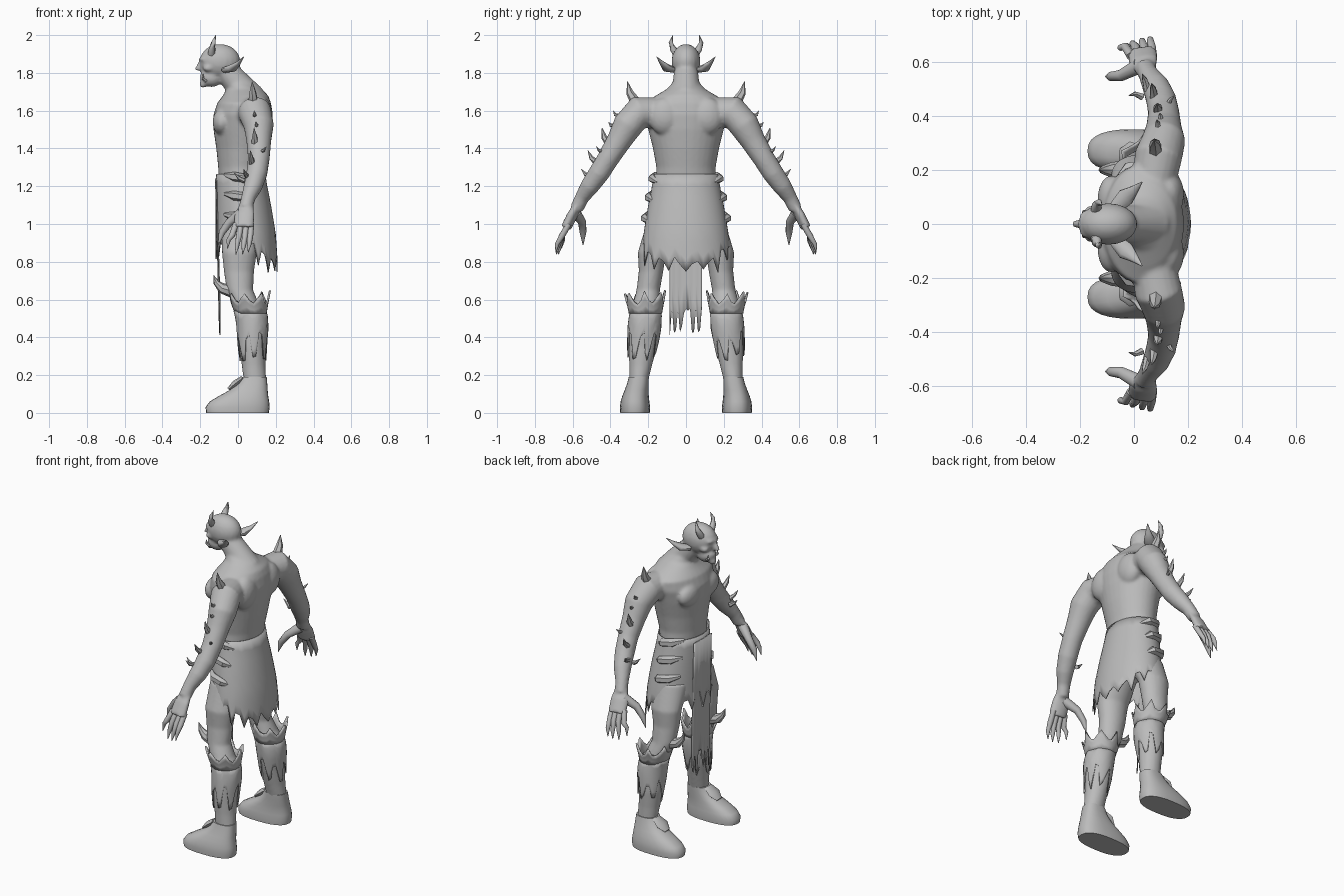
import bpy, bmesh, math, random
from mathutils import Vector, Matrix

random.seed(4)
if "Cube" in bpy.data.objects:
    bpy.data.objects.remove(bpy.data.objects["Cube"])

grey = bpy.data.materials.new("plain grey")
grey.use_nodes = True
grey.diffuse_color = (0.5, 0.5, 0.5, 1)
grey.node_tree.nodes["Principled BSDF"].inputs["Base Color"].default_value = (0.5, 0.5, 0.5, 1)


def skin(bm, rings, closed=True):
    """Join vertex rings with quads and cap the ends."""
    for a, b in zip(rings, rings[1:]):
        for i in range(len(a)):
            j = (i + 1) % len(a)
            bm.faces.new((a[i], a[j], b[j], b[i]))
    if closed:
        bm.faces.new(rings[0][::-1])
        bm.faces.new(rings[-1])


def tube(bm, pts, radii, side=1, n=10, squash=1.0):
    """Round or flattened tube along a path; side mirrors it across y."""
    pts = [Vector((x, y * side, z)) for x, y, z in pts]
    rings = []
    for i, (p, r) in enumerate(zip(pts, radii)):
        d = pts[min(i + 1, len(pts) - 1)] - pts[max(i - 1, 0)]
        q = d.to_track_quat('Z', 'X')
        rings.append([bm.verts.new(p + q @ Vector((r * squash * math.cos(t), r * math.sin(t), 0)))
                      for t in (math.tau * k / n for k in range(n))])
    skin(bm, rings)


def section(row, t, side=1, power=1.0):
    """Point at angle t on an oval given as z, x from, x to, y centre, y half."""
    z, x0, x1, yc, yh = row
    c, s = (math.copysign(abs(v) ** power, v) for v in (math.cos(t), math.sin(t)))
    return Vector(((x0 + x1) / 2 + (x1 - x0) / 2 * c, side * (yc + yh * s), z))


def stack(bm, rows, side=1, n=24, power=1.0):
    skin(bm, [[bm.verts.new(section(r, math.tau * k / n, side, power)) for k in range(n)]
              for r in rows])


def at_height(rows, z):
    rows = sorted(rows)
    z = min(max(z, rows[0][0]), rows[-1][0])
    for a, b in zip(rows, rows[1:]):
        if z <= b[0]:
            f = (z - a[0]) / (b[0] - a[0])
            return [p + (q - p) * f for p, q in zip(a, b)]


def shell(bm, rows, start, hem, side=1, n=48, levels=8):
    """Open cloth sleeve from a level edge to a ragged one."""
    ends = [hem(k, math.tau * k / n) for k in range(n)]
    skin(bm, [[bm.verts.new(section(at_height(rows, start + (ends[k] - start) * i / levels),
                                    math.tau * k / n, side)) for k in range(n)]
              for i in range(levels + 1)], closed=False)


def blob(bm, loc, scale):
    bmesh.ops.create_uvsphere(bm, u_segments=20, v_segments=12, radius=1,
                              matrix=Matrix.Translation(loc) @ Matrix.Diagonal((*scale, 1)))


def finish(bm, name, angle=50, thickness=0):
    bmesh.ops.recalc_face_normals(bm, faces=bm.faces[:])
    me = bpy.data.meshes.new(name)
    bm.to_mesh(me)
    bm.free()
    me.materials.append(grey)
    ob = bpy.data.objects.new(name, me)
    bpy.context.collection.objects.link(ob)
    bpy.ops.object.select_all(action='DESELECT')
    ob.select_set(True)
    bpy.context.view_layer.objects.active = ob
    bpy.ops.object.shade_smooth_by_angle(angle=math.radians(angle))
    if thickness:
        mod = ob.modifiers.new("cloth thickness", 'SOLIDIFY')
        mod.thickness = thickness
    return ob


LEG = [(1.0, -.09, .12, .11, .10), (.85, -.085, .10, .18, .075), (.75, -.075, .085, .185, .065),
       (.65, -.06, .08, .2, .062), (.58, -.03, .11, .21, .07), (.52, -.01, .15, .215, .08),
       (.45, 0, .155, .22, .083), (.35, .005, .145, .23, .075), (.25, .02, .145, .24, .06),
       (.17, .03, .15, .25, .05), (.1, .03, .15, .26, .05)]
KILT = [(1.265, -.115, .145, 0, .17), (1.2, -.118, .155, 0, .18), (1.1, -.118, .175, 0, .2),
        (.95, -.118, .2, 0, .225), (.8, -.118, .21, 0, .24), (.6, -.115, .212, 0, .245)]
SIDES = (1, -1)

# Body: overlapping masses fused into one smooth skin
bm = bmesh.new()
stack(bm, [(1.0, -.1, .13, 0, .17), (1.2, -.1, .13, 0, .16), (1.3, -.105, .145, 0, .157),
           (1.4, -.115, .165, 0, .175), (1.5, -.13, .18, 0, .2), (1.58, -.13, .185, 0, .22),
           (1.64, -.11, .175, 0, .22), (1.68, -.08, .16, 0, .16), (1.715, -.06, .125, 0, .1),
           (1.75, -.07, .07, 0, .07)], n=32)
tube(bm, [(.06, 0, 1.66), (0, 0, 1.74), (-.07, 0, 1.82)], [.09, .072, .062], n=20)
blob(bm, (-.095, 0, 1.86), (.108, .077, .093))
blob(bm, (-.14, 0, 1.775), (.06, .05, .05))
blob(bm, (-.175, 0, 1.872), (.032, .055, .015))
blob(bm, (-.185, 0, 1.74), (.02, .025, .02))
blob(bm, (-.18, 0, 1.785), (.024, .03, .01))
tube(bm, [(-.19, 0, 1.87), (-.208, 0, 1.835), (-.212, 0, 1.812)], [.01, .014, .018])
for s in SIDES:
    blob(bm, (-.155, .045 * s, 1.825), (.03, .024, .02))
    blob(bm, (-.085, .09 * s, 1.54), (.05, .09, .07))
    blob(bm, (.125, .11 * s, 1.57), (.06, .09, .1))
    tube(bm, [(.07, .14, 1.59), (.09, .25, 1.59), (.11, .31, 1.52), (.11, .355, 1.44),
              (.11, .41, 1.35), (.1, .46, 1.27), (.08, .51, 1.2), (.055, .55, 1.14),
              (.04, .58, 1.08)], [.08, .088, .08, .066, .058, .056, .05, .038, .036], s, 20)
    tube(bm, [(.045, .565, 1.11), (.035, .6, 1.05), (.03, .635, .98)], [.036, .054, .055], s, 16, .5)
    stack(bm, LEG, s)
body = finish(bm, "body")
mod = body.modifiers.new("fuse", 'REMESH')
mod.mode = 'VOXEL'
mod.voxel_size = .009
mod.use_smooth_shade = True
mod = body.modifiers.new("soften", 'SMOOTH')
mod.iterations = 5

# Fingers and thumbs, ending in claws
bm = bmesh.new()
for s in SIDES:
    for x, tx, ty, tz in ((.07, .06, .69, .85), (.044, .03, .685, .84),
                          (.016, -.005, .675, .84), (-.012, -.05, .66, .87)):
        tube(bm, [(x, .62, 1.0), ((x + tx) / 2, .655, .94), (tx, ty - .008, tz + .045),
                  (tx - .006, ty, tz)], [.016, .016, .012, .002], s)
    tube(bm, [(.02, .585, 1.06), (-.045, .55, 1.01), (-.085, .545, .955), (-.105, .545, .89)],
         [.03, .022, .018, .002], s)
finish(bm, "fingers")

# Ears, horns and tusks
bm = bmesh.new()
for s in SIDES:
    tube(bm, [(-.07, .06, 1.815), (-.03, .1, 1.825), (0, .125, 1.85), (.03, .155, 1.885)],
         [.025, .034, .018, .002], s, 10, .6)
finish(bm, "ears")
bm = bmesh.new()
for s in SIDES:
    tube(bm, [(-.14, .05, 1.9), (-.137, .07, 1.93), (-.13, .08, 1.96), (-.118, .07, 2.0)],
         [.02, .018, .012, .001], s, 8)
    tube(bm, [(-.17, .035, 1.755), (-.185, .045, 1.77), (-.185, .045, 1.795)],
         [.01, .008, .001], s, 6)
finish(bm, "horns_and_tusks")

# Bony spikes down the arms and at the knees
bm = bmesh.new()
for s in SIDES:
    for base, tip, r in (((.08, .27, 1.65), (.075, .31, 1.755), .028),
                         ((.09, .35, 1.57), (.085, .385, 1.6), .012),
                         ((.1, .375, 1.52), (.095, .41, 1.54), .012),
                         ((.09, .405, 1.42), (.085, .445, 1.51), .022),
                         ((.075, .465, 1.32), (.065, .52, 1.39), .018),
                         ((.05, .495, 1.25), (.03, .555, 1.29), .015),
                         ((.12, .43, 1.38), (.15, .475, 1.41), .012),
                         ((.03, .47, 1.23), (-.02, .475, 1.27), .014)):
        a, b = Vector(base), Vector(tip)
        mid = a.lerp(b, .5) + Vector((0, .008, -.006))
        tube(bm, [a, mid, b], [r, r * .7, .001], s, 6)
    tube(bm, [(-.03, .2, .645), (-.085, .2, .66), (-.115, .2, .69), (-.13, .2, .73)],
         [.036, .028, .016, .001], s, 8)
finish(bm, "spikes", 40)

# Kilt with a torn hem, deepest at the back
bm = bmesh.new()
shell(bm, KILT, 1.265,
      lambda k, t: .87 - .1 * max(0, math.cos(t)) + (.05 if k % 3 else -.05) * random.uniform(.2, 1.2))
finish(bm, "kilt", 60, .006)

# Long tattered front flap
bm = bmesh.new()
cols = []
for i in range(17):
    y = -.085 + .17 * i / 16
    hem = .41 + random.uniform(0, .05) + (.11 if i % 3 == 1 else 0) + (.12 if i in (8, 9) else 0)
    cols.append([bm.verts.new((-.122 + .02 * f + .05 * abs(y), y, 1.24 + (hem - 1.24) * f))
                 for f in (0, .3, .6, .8, 1)])
for a, b in zip(cols, cols[1:]):
    for k in range(4):
        bm.faces.new((a[k], b[k], b[k + 1], a[k + 1]))
finish(bm, "front_flap", 60, .006)

# Ragged cloth folds on the hips
bm = bmesh.new()
for s in SIDES:
    for z, y in ((1.24, .165), (1.14, .185), (1.03, .205)):
        tube(bm, [(-.07, y - .05, z + .02), (-.02, y, z + .01), (.04, y + .012, z),
                  (.08, y - .015, z - .02)], [.01, .026, .024, .008], s, 6, 1.0)
finish(bm, "hip_folds")

# Crown-like bands below the knees
bm = bmesh.new()
for s in SIDES:
    shell(bm, [(.525, -.015, .152, .215, .088), (.56, -.03, .157, .215, .094),
               (.65, -.06, .175, .22, .118)], .525,
          lambda k, t: (.64 if k % 4 == 0 else .585 if k % 2 == 0 else .6)
          + random.uniform(-.012, .008), s, 28, 3)
finish(bm, "knee_bands", 35, .01)

# Torn leggings over the calves
bm = bmesh.new()
legging = [(z, a - .007, b + .007, c, h + .007) for z, a, b, c, h in LEG]
for s in SIDES:
    shell(bm, legging, .54,
          lambda k, t: .35 + (.07 if k % 4 < 2 else -.06) * random.uniform(.3, 1.3), s, 28, 6)
finish(bm, "torn_leggings", 60, .005)

# Boots with a folded tongue
bm = bmesh.new()
for s in SIDES:
    stack(bm, [(0, -.168, .163, .27, .078), (.03, -.172, .168, .27, .08), (.06, -.15, .165, .27, .076),
               (.09, -.1, .16, .267, .07), (.12, -.045, .157, .262, .063), (.155, 0, .155, .255, .057),
               (.19, .02, .152, .25, .053)], s, 28, .8)
    tube(bm, [(-.05, .255, .125), (-.015, .255, .155), (.025, .255, .185)], [.025, .05, .035], s, 8, .35)
finish(bm, "boots", 60)
